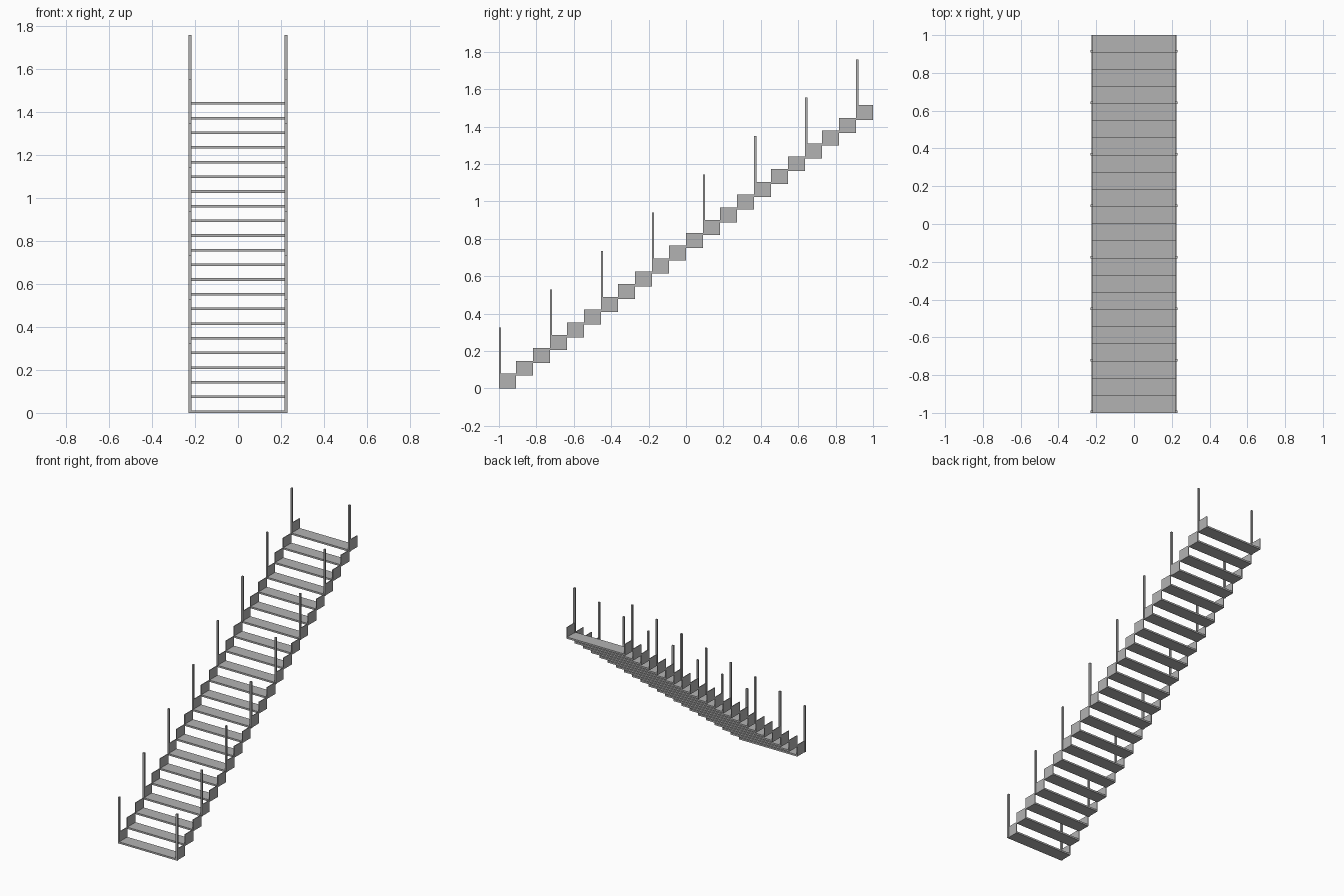
import bpy

if "Cube" in bpy.data.objects:
    bpy.data.objects.remove(bpy.data.objects["Cube"], do_unlink=True)

STEPS = 22
RUN = 2.0 / STEPS        # depth of one step
RISE = 1.435 / 21        # height from step to step
TREAD = 0.012            # tread thickness
SIDE_H = 0.08            # side plate height
HALF_W = 0.226           # half the stair width
PLATE = 0.005            # side plate thickness
POST = 0.012             # post thickness
POST_H = 0.325

grey = bpy.data.materials.new("plain grey")
grey.use_nodes = True
colour = (0.45, 0.45, 0.45, 1)
grey.diffuse_color = colour
grey.node_tree.nodes["Principled BSDF"].inputs["Base Color"].default_value = colour


def box(name, low, high):
    """Box between two opposite corners."""
    bpy.ops.mesh.primitive_cube_add(size=1, location=[(a + b) / 2 for a, b in zip(low, high)])
    ob = bpy.context.object
    ob.name = name
    ob.scale = [b - a for a, b in zip(low, high)]
    bpy.ops.object.transform_apply(location=False, rotation=False, scale=True)
    ob.data.materials.append(grey)


def side_box(name, inner, outer, y0, y1, z0, z1):
    """The same box on the left (+x) and right (-x)."""
    box("left_" + name, (inner, y0, z0), (outer, y1, z1))
    box("right_" + name, (-outer, y0, z0), (-inner, y1, z1))


for i in range(STEPS):
    y, z = -1 + i * RUN, i * RISE
    # Open tread with an upright plate at each end
    box("tread", (PLATE - HALF_W, y, z), (HALF_W - PLATE, y + RUN, z + TREAD))
    side_box("side_plate", HALF_W - PLATE, HALF_W, y, y + RUN, z, z + SIDE_H)
    # Railing post on every third step
    if i % 3 == 0:
        mid = HALF_W - PLATE / 2
        side_box("railing_post", mid - POST / 2, mid + POST / 2, y, y + POST, z, z + POST_H)
